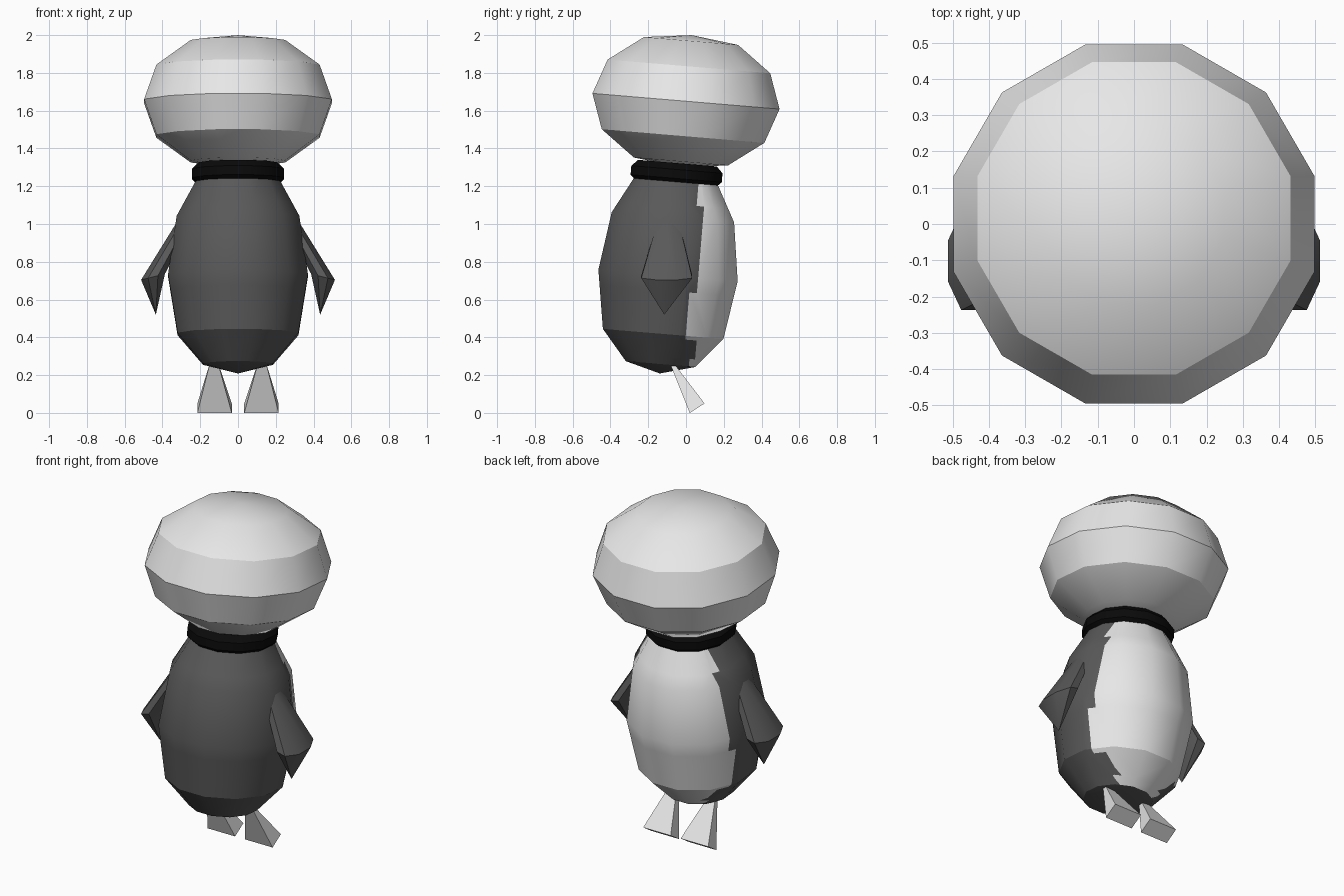
import bpy, bmesh, math
from mathutils import Vector, Matrix

if "Cube" in bpy.data.objects:
    bpy.data.objects.remove(bpy.data.objects["Cube"])

TILT = math.radians(-4.8)   # whole upper figure leans towards +y


def material(name, v):
    m = bpy.data.materials.new(name)
    m.diffuse_color = (v, v, v, 1)
    m.use_nodes = True
    m.node_tree.nodes["Principled BSDF"].inputs["Base Color"].default_value = m.diffuse_color
    return m


white = material("white", 0.8)
charcoal = material("charcoal", 0.1)
black = material("black", 0.003)


def ring(bm, n, rx, ry, center):
    """Ring of n vertices whose flat sides touch the given radii."""
    k = 1 / math.cos(math.pi / n)
    c = Vector(center)
    return [bm.verts.new(c + Vector((rx * k * math.cos((i + .5) * math.tau / n),
                                     ry * k * math.sin((i + .5) * math.tau / n), 0)))
            for i in range(n)]


def bridge(bm, a, b):
    n = len(a)
    for i in range(n):
        bm.faces.new((a[i], a[(i + 1) % n], b[(i + 1) % n], b[i]))


def fan(bm, loop, tip):
    t = bm.verts.new(tip)
    for i in range(len(loop)):
        bm.faces.new((loop[i], loop[(i + 1) % len(loop)], t))


def finish(bm, name, mats, loc=(0, 0, 0), tilt=0.0):
    bmesh.ops.recalc_face_normals(bm, faces=bm.faces)
    me = bpy.data.meshes.new(name)
    bm.to_mesh(me)
    bm.free()
    me.transform(Matrix.Translation(loc) @ Matrix.Rotation(tilt, 4, 'X'))
    ob = bpy.data.objects.new(name, me)
    bpy.context.collection.objects.link(ob)
    for m in mats:
        me.materials.append(m)
    bpy.ops.object.select_all(action='DESELECT')
    ob.select_set(True)
    bpy.context.view_layer.objects.active = ob
    bpy.ops.object.shade_smooth_by_angle(angle=math.radians(30.5))
    return ob


def lathe(profile, bottom=None, top=None, closed=False):
    """12-sided turned shape from (radius, height) pairs."""
    bm = bmesh.new()
    rings = [ring(bm, 12, r, r, (0, 0, z)) for r, z in profile]
    for a, b in zip(rings, rings[1:]):
        bridge(bm, a, b)
    if closed:
        bridge(bm, rings[-1], rings[0])
    else:
        fan(bm, rings[0], (0, 0, bottom))
        fan(bm, rings[-1], (0, 0, top))
    return bm


# Head
bm = lathe([(.25, -.32), (.432, -.185), (.497, 0), (.432, .185), (.25, .32)], -.35, .351)
finish(bm, "head", [white], (0, 0, 1.65), TILT)

# Collar
octagon = [(.185 + .062 * math.cos(a), .062 * math.sin(a))
           for a in [(i + .5) * math.tau / 8 for i in range(8)]]
bm = lathe(octagon, closed=True)
finish(bm, "collar", [black], (0, -.05, 1.265), TILT)

# Body, with a pale belly cut in steps on the +y side
bm = lathe([(.185, -1.01), (.32, -.85), (.37, -.54), (.325, -.23), (.185, .03)], -1.06, .06)
steps = [(-1.01, -.97, .15), (-.97, -.87, .18), (-.87, -.62, .12),
         (-.62, -.16, .16), (-.16, .1, .12)]   # low, high, belly edge


def cut(faces, co, no):
    geom = set(faces)
    for f in faces:
        geom.update(f.edges)
        geom.update(f.verts)
    bmesh.ops.bisect_plane(bm, geom=list(geom), dist=1e-5, plane_co=co, plane_no=no)


def slab(low, high):
    return [f for f in bm.faces if low < f.calc_center_median().z < high]


for low, high, edge in steps[1:]:
    cut(bm.faces[:], (0, 0, low), (0, 0, 1))
for low, high, edge in steps:
    cut(slab(low, high), (0, edge, 0), (0, 1, 0))
for low, high, edge in steps:
    for f in slab(low, high):
        if f.calc_center_median().y > edge:
            f.material_index = 1
finish(bm, "body", [charcoal, white], (0, -.05, 1.265), TILT)

# Flippers and feet, mirrored left and right
for side, s in (("left", -1), ("right", 1)):
    bm = bmesh.new()
    upper = ring(bm, 8, .04, .06, (s * .29, -.095, 1.0))
    lower = ring(bm, 8, .063, .135, (s * .45, -.102, .72))
    for v in lower:      # inner edge of the flipper sits higher
        v.co.z -= .25 * (abs(v.co.x) - .45)
    bridge(bm, upper, lower)
    fan(bm, upper, (s * .27, -.095, 1.03))
    fan(bm, lower, (s * .435, -.115, .52))
    finish(bm, side + "_flipper", [charcoal])

    bm = bmesh.new()
    ankle = [(.107, -.088, .27), (.147, -.088, .27), (.147, -.07, .27), (.107, -.07, .27)]
    toe = [(.033, .02, 0), (.215, .02, 0), (.215, .098, .05), (.033, .098, .05)]
    a, b = [[bm.verts.new((s * x, y, z)) for x, y, z in q] for q in (ankle, toe)]
    bridge(bm, a, b)
    bm.faces.new(a)
    bm.faces.new(b)
    finish(bm, side + "_foot", [white])
